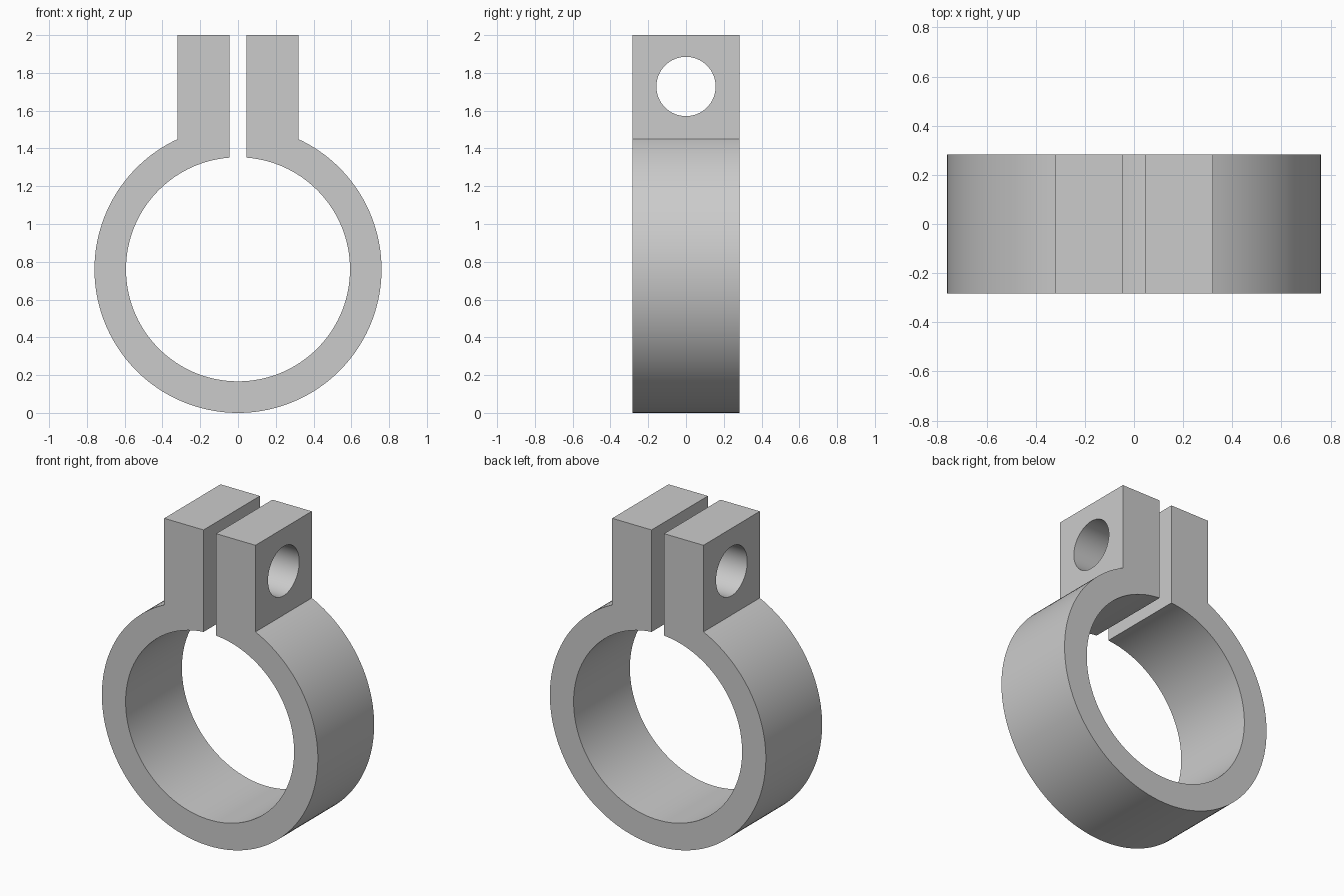
import bpy
import bmesh
from math import asin, cos, pi, sin

cube = bpy.data.objects.get("Cube")
if cube:
    bpy.data.objects.remove(cube, do_unlink=True)

OUTER, INNER = 0.76, 0.593       # ring radii
HALF_WIDTH = 0.283               # half depth along y
SLOT, EAR = 0.044, 0.321         # inner and outer x of each clamping ear
TOP = 2.0
HOLE_Z, HOLE_R = 1.728, 0.157
STEPS = 128

grey = bpy.data.materials.new("plain grey")
grey.use_nodes = True
colour = (0.6, 0.6, 0.6, 1)
grey.diffuse_color = colour
grey.node_tree.nodes["Principled BSDF"].inputs["Base Color"].default_value = colour


def arc(radius, gap):
    """Points around the ring from the right side of the gap to the left."""
    start = asin(gap / radius)
    sweep = 2 * (pi - start)
    angles = [start + sweep * i / STEPS for i in range(STEPS + 1)]
    return [(radius * sin(a), OUTER + radius * cos(a)) for a in angles]


# Split ring and its two upright ears as one extruded profile
profile = arc(OUTER, EAR)
profile += [(-EAR, TOP), (-SLOT, TOP)]
profile += reversed(arc(INNER, SLOT))
profile += [(SLOT, TOP), (EAR, TOP)]

bm = bmesh.new()
face = bm.faces.new([bm.verts.new((x, -HALF_WIDTH, z)) for x, z in profile])
result = bmesh.ops.extrude_face_region(bm, geom=[face], use_keep_orig=True)
moved = [v for v in result["geom"] if isinstance(v, bmesh.types.BMVert)]
bmesh.ops.translate(bm, verts=moved, vec=(0, 2 * HALF_WIDTH, 0))
bmesh.ops.recalc_face_normals(bm, faces=bm.faces)
mesh = bpy.data.meshes.new("split_clamp_ring")
bm.to_mesh(mesh)
bm.free()
mesh.materials.append(grey)
clamp = bpy.data.objects.new("split_clamp_ring", mesh)
bpy.context.collection.objects.link(clamp)

# Bolt hole through both ears
bpy.ops.mesh.primitive_cylinder_add(vertices=64, radius=HOLE_R, depth=1,
                                    location=(0, 0, HOLE_Z), rotation=(0, pi / 2, 0))
cutter = bpy.context.object
cutter.name = "bolt_hole_cutter"
cutter.data.materials.append(grey)
cutter.hide_render = True

bpy.ops.object.select_all(action="DESELECT")
clamp.select_set(True)
bpy.context.view_layer.objects.active = clamp
cut = clamp.modifiers.new("bolt_hole", "BOOLEAN")
cut.operation = "DIFFERENCE"
cut.solver = "EXACT"
cut.object = cutter
bpy.ops.object.modifier_apply(modifier=cut.name)
bpy.data.objects.remove(cutter, do_unlink=True)

# Smooth the curved walls, keep the edges crisp
bpy.ops.object.shade_smooth_by_angle(angle=pi / 9)
